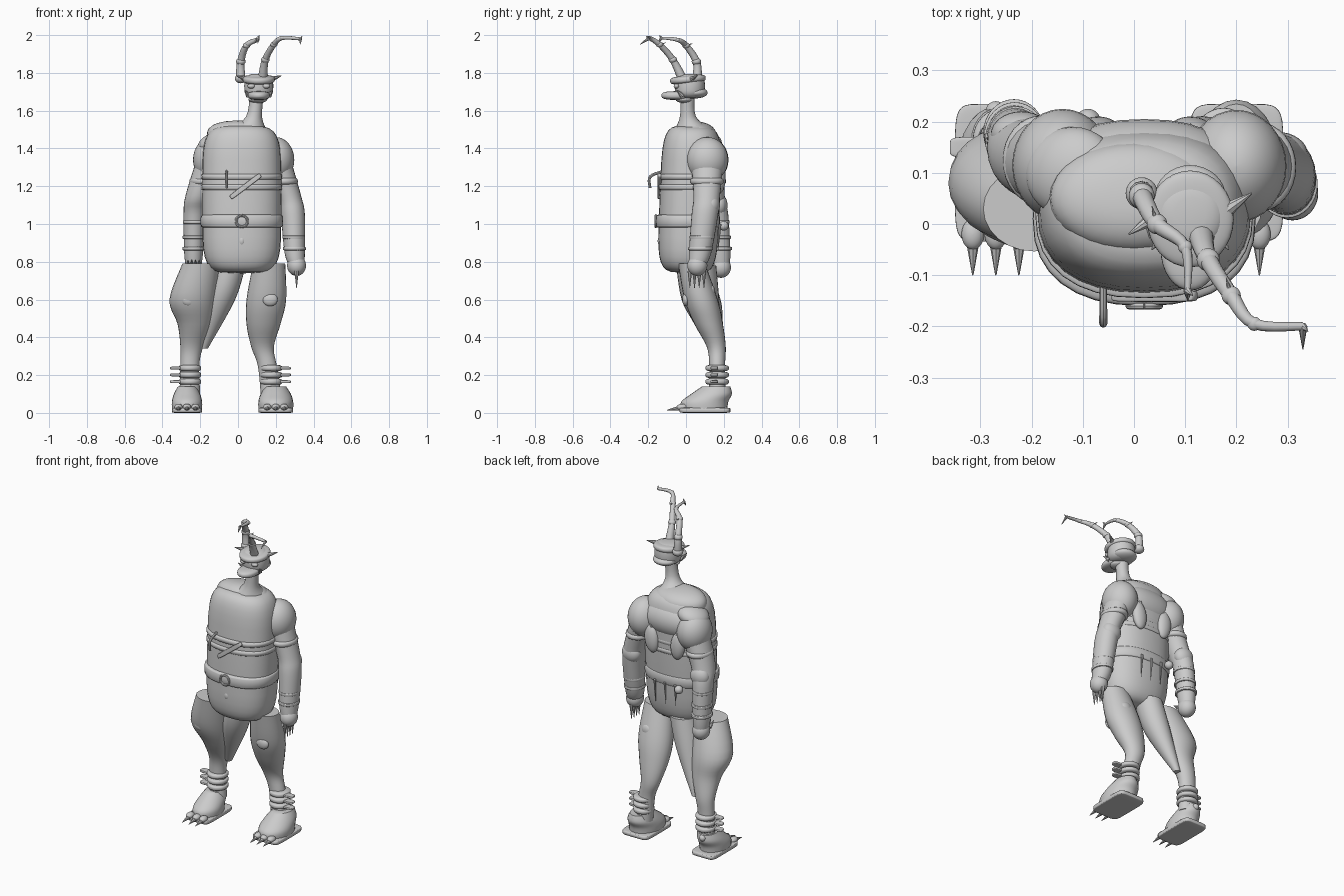
import bpy, bmesh, math
from mathutils import Vector

default_cube = bpy.data.objects.get("Cube")
if default_cube:
    bpy.data.objects.remove(default_cube)

shade = 0.6
grey = bpy.data.materials.new("plain grey")
grey.use_nodes = True
grey.diffuse_color = (shade, shade, shade, 1)
grey.node_tree.nodes["Principled BSDF"].inputs["Base Color"].default_value = grey.diffuse_color


def finish(name, bm):
    """Turn a bmesh into a shaded, coloured object."""
    bmesh.ops.recalc_face_normals(bm, faces=bm.faces)
    mesh = bpy.data.meshes.new(name)
    bm.to_mesh(mesh)
    bm.free()
    mesh.materials.append(grey)
    obj = bpy.data.objects.new(name, mesh)
    bpy.context.collection.objects.link(obj)
    bpy.ops.object.select_all(action="DESELECT")
    bpy.context.view_layer.objects.active = obj
    obj.select_set(True)
    bpy.ops.object.shade_smooth_by_angle(angle=math.radians(40))
    return obj


def skin(name, rings):
    """Bridge closed rings of points and cap the two ends."""
    bm = bmesh.new()
    loops = [[bm.verts.new(point) for point in ring] for ring in rings]
    for low, high in zip(loops, loops[1:]):
        for i in range(len(low)):
            bm.faces.new((low[i - 1], low[i], high[i], high[i - 1]))
    bm.faces.new(loops[0])
    bm.faces.new(loops[-1])
    return finish(name, bm)


def smooth_path(points, steps):
    """Catmull-Rom interpolation through tuples of any length."""
    ends = [points[0], *points, points[-1]]
    result = []
    for before, start, end, after in zip(ends, ends[1:], ends[2:], ends[3:]):
        for k in range(steps):
            t = k / steps
            result.append([q + t * (r - p) / 2 + t * t * (2 * p - 5 * q + 4 * r - s) / 2
                           + t ** 3 * (3 * q - p - 3 * r + s) / 2
                           for p, q, r, s in zip(before, start, end, after)])
    return result + [points[-1]]


def limb(name, points, sides=24, steps=5, depth=1.0, level=False):
    """Tube along points (x, y, z, radius); level keeps its rings flat."""
    path = smooth_path(points, steps)
    spots = [Vector(point[:3]) for point in path]
    rings = []
    for i, spot in enumerate(spots):
        axis = spots[min(i + 1, len(spots) - 1)] - spots[max(i - 1, 0)]
        up = Vector((0, 0, 1))
        turn = up.rotation_difference(up if level else axis)
        radius = path[i][3]
        rings.append([spot + turn @ Vector((radius * math.cos(a), radius * depth * math.sin(a), 0))
                      for a in (math.tau * k / sides for k in range(sides))])
    return skin(name, rings)


def spike(name, base, tip, radius):
    return limb(name, [(*base, radius), (*tip, radius / 10)], sides=8, steps=1)


def power(value, exponent):
    return math.copysign(abs(value) ** exponent, value)


def solid(name, centre, size, box=1.0, upright=1.0, tilt=0.0, lean=0.0):
    """Ellipsoid; lower box or upright makes it squarer in plan or height."""
    sides, levels = 32, 16
    rings = []
    for k in range(levels + 1):
        rise = (k / levels - 0.5) * math.pi * 0.99
        spread, height = power(math.cos(rise), upright), power(math.sin(rise), upright)
        rings.append([(spread * power(math.cos(a), box), spread * power(math.sin(a), box), height)
                      for a in (math.tau * i / sides for i in range(sides))])
    obj = skin(name, rings)
    obj.location, obj.scale, obj.rotation_euler = centre, size, (lean, tilt, 0)
    return obj


def band(name, centre, width, depth, height, box=1.0):
    """Flat strap or cuff around a limb."""
    return solid(name, centre, (width, depth, height / 2), box, upright=0.25)


# Torso, collar and neck
body = Vector((0.02, 0.02, 1.13))
wide, deep = 0.21, 0.16
solid("torso", body, (wide, deep, 0.39), box=0.85, upright=0.4, lean=-0.04)
solid("collar", (0, 0.05, 1.47), (0.165, 0.11, 0.075), upright=0.8, lean=-0.15)
limb("neck", [(0.05, 0.04, 1.5, 0.1), (0.085, 0.01, 1.57, 0.042), (0.1, 0.01, 1.7, 0.038)], level=True)

# Chest harness and belt
front = body.y - deep
belt_z = 1.015
band("belt", (body.x, 0.01, belt_z), wide + 0.008, deep + 0.01, 0.075, box=0.85)
for z in (1.195, 1.25):
    band("chest_strap", (body.x, body.y, z), wide + 0.003, deep + 0.005, 0.035, box=0.85)
solid("diagonal_strap", (0.04, front, 1.2), (0.1, 0.012, 0.013), box=0.3, upright=0.3, tilt=-0.65)
limb("strap_hook", [(-0.06, front + 0.02, 1.28, 0.007), (-0.06, front - 0.05, 1.25, 0.008),
                    (-0.06, front - 0.05, 1.19, 0.007)], sides=8)
turns = [math.tau * k / 12 for k in range(13)]
limb("belt_buckle", [(body.x + 0.03 * math.sin(a), front - 0.02, belt_z + 0.03 * math.cos(a), 0.007)
                     for a in turns], sides=8)
solid("navel", (body.x, front + 0.01, 0.91), (0.02, 0.02, 0.03))
solid("belt_pouch", (-0.09, 0.2, 0.99), (0.025, 0.025, 0.025))
for k in (-1, 0, 1):
    x = body.x + 0.07 * k
    spike("belt_tail", (x, body.y + deep, 1), (x, body.y + deep - 0.01, 0.86), 0.008)

# Back muscles and hanging pads
solid("upper_back", (body.x, 0.08, 1.37), (0.19, 0.125, 0.12), box=0.85)
for side in (-1, 1):
    x = body.x + 0.09 * side
    solid("back_pad", (x, 0.18, 1.25), (0.045, 0.03, 0.085), tilt=0.1 * side)
    spike("pad_cord", (x, 0.19, 1.3), (x, 0.17, 1.42), 0.012)
solid("shoulder_hump", (-0.12, 0.1, 1.43), (0.095, 0.09, 0.055), tilt=-0.3)

# Arms: the left hangs outward, the right swings to the rear
arms = {
    "left": [(0.2, 0.113, 1.34, 0.08), (0.27, 0.11, 1.15, 0.064), (0.29, 0.1, 1.05, 0.064),
             (0.3, 0.075, 0.85, 0.054), (0.31, 0.06, 0.78, 0.04)],
    "right": [(-0.14, 0.115, 1.34, 0.08), (-0.21, 0.13, 1.15, 0.068), (-0.23, 0.16, 1.05, 0.058),
              (-0.235, 0.18, 0.85, 0.05), (-0.235, 0.185, 0.77, 0.04)]}
for label, arm in arms.items():
    shoulder, upper, elbow, wrist, palm = (Vector(point[:3]) for point in arm)
    limb(label + "_arm", arm, depth=1.1, level=True)
    solid(label + "_shoulder", shoulder, (0.098, 0.11, 0.12))
    solid(label + "_shoulder_cuff", shoulder.lerp(upper, 0.6), (0.075, 0.088, 0.025), upright=0.7)
    solid(label + "_elbow_pad", elbow.lerp(upper, 0.5) + Vector((0, 0.03, 0)), (0.06, 0.045, 0.06))
    for share in (0.1, 0.4, 0.8):
        band(label + "_wrist_band", wrist.lerp(elbow, share), 0.06, 0.066, 0.02)
    for k in range(4):
        if label == "left":
            knuckle = palm + Vector((0, 0.025 * k - 0.04, -0.03))
            reach = Vector((0, 0, -0.09))
        else:
            knuckle = palm + Vector((0.02 * k - 0.03, -0.04, 0.01))
            reach = Vector((0, -0.04, 0.03))
        spike(label + "_finger", knuckle, knuckle + reach, 0.012)
    solid(label + "_hand", palm, (0.05, 0.053, 0.055))

# Legs share one side outline of (y, z, radius); their stance differs
outline = [(0.03, 0.79, 0.085), (0.08, 0.6, 0.105), (0.12, 0.47, 0.09),
           (0.16, 0.35, 0.06), (0.165, 0.25, 0.05), (0.165, 0.1, 0.055)]
stance = {"left": (0.165, 0.15, 0.135, 0.13, 0.155, 0.175),
          "right": (-0.195, -0.24, -0.23, -0.245, -0.255, -0.255)}
for label, across in stance.items():
    side = 1 if label == "left" else -1
    bulk = 1 if side > 0 else 1.17
    limb(label + "_leg", [(x, y, z, radius * (bulk if z > 0.5 else 1))
                          for x, (y, z, radius) in zip(across, outline)],
         depth=0.84, level=True)

    # Knee and calf plates
    knee = across[1] + 0.02 * side
    solid(label + "_knee_plate", (knee, 0, 0.6), (0.04, 0.02, 0.035))
    solid(label + "_calf_plate", (knee, 0.13, 0.64), (0.04, 0.025, 0.04))

    # Ankle rings with side tabs
    ankle = across[-1]
    for k in range(3):
        z = 0.165 + 0.036 * k
        solid(label + "_ankle_ring", (ankle, 0.165, z), (0.06, 0.062, 0.018), upright=0.6)
        solid(label + "_ankle_tab", (ankle + 0.055 * side, 0.15, z), (0.05, 0.02, 0.008), box=0.4, upright=0.4)

    # Sole, foot, toes and claws
    foot = ankle + (0.025 if side > 0 else -0.015)
    half = 0.092 if side > 0 else 0.08
    band(label + "_sole", (foot, 0.1, 0.014), half, 0.135, 0.028, box=0.3)
    limb(label + "_foot", [(foot, 0.095, 0.02, half), (foot, 0.1, 0.06, half),
                           (foot, 0.135, 0.1, half * 0.87), (foot, 0.16, 0.14, half * 0.6)],
         depth=1.35, level=True)
    solid(label + "_heel_stud", (foot, 0.22, 0.12), (0.02, 0.02, 0.02))
    for k in (-1, 0, 1):
        x = foot + 0.045 * k
        solid(label + "_toe", (x, -0.02, 0.03), (0.022, 0.03, 0.018))
        spike(label + "_claw", (x, -0.035, 0.025), (x, -0.1, 0.015), 0.013)
limb("right_inner_thigh", [(-0.04, 0.08, 0.78, 0.08), (-0.09, 0.1, 0.6, 0.075),
                           (-0.18, 0.165, 0.34, 0.02)], level=True)

# Head
head = Vector((0.11, 0.02, 1.72))
solid("skull", head + Vector((0, 0, 0.01)), (0.077, 0.08, 0.065), upright=0.6)
solid("crown", head + Vector((0, -0.01, 0.045)), (0.085, 0.095, 0.022), upright=0.6, lean=0.1)
solid("nape_mane", head + Vector((0, 0.03, -0.025)), (0.07, 0.065, 0.03))
solid("snout", head + Vector((0, -0.07, -0.04)), (0.058, 0.08, 0.023), upright=0.7)
solid("jaw", head + Vector((-0.005, -0.03, -0.06)), (0.05, 0.045, 0.02))
for side in (-1, 1):
    temple = head + Vector((0.06 * side, 0, 0.045))
    cheek = head + Vector((0.055 * side, -0.04, -0.04))
    solid("eye", head + Vector((0.04 * side, -0.07, 0.01)), (0.02, 0.015, 0.013))
    spike("ear_spike", temple, temple + Vector((0.06 * side, 0.04 * side, 0.02)), 0.018)
    spike("cheek_spike", cheek, cheek + Vector((0.02 * side, -0.03, 0.03)), 0.014)

# Antlers with knuckles and tines
antlers = {
    "left": [(0.13, -0.02, 1.77, 0.025), (0.145, -0.07, 1.87, 0.018), (0.19, -0.14, 1.95, 0.015),
             (0.235, -0.195, 1.985, 0.011), (0.33, -0.2, 1.98, 0.008)],
    "right": [(0.015, 0.06, 1.77, 0.025), (0.015, 0.055, 1.86, 0.02), (0.045, 0, 1.945, 0.016),
              (0.1, -0.045, 1.975, 0.011), (0.105, -0.13, 1.985, 0.006)]}
for label, path in antlers.items():
    limb(label + "_antler", path, sides=12)
    for *spot, radius in path[:-1]:
        solid(label + "_antler_knuckle", spot, (radius * 1.25, radius * 1.25, radius))
    end, bend = Vector(path[-1][:3]), Vector(path[2][:3])
    drop = -0.045 if label == "left" else -0.02
    spike(label + "_antler_tip", end, end + Vector((0.01, -0.01, 0.015)), 0.008)
    spike(label + "_antler_tine", end, end + Vector((0, drop, -0.03)), 0.009)
    spike(label + "_side_tine", bend, bend + Vector((-0.01, 0.035, 0.01)), 0.007)
